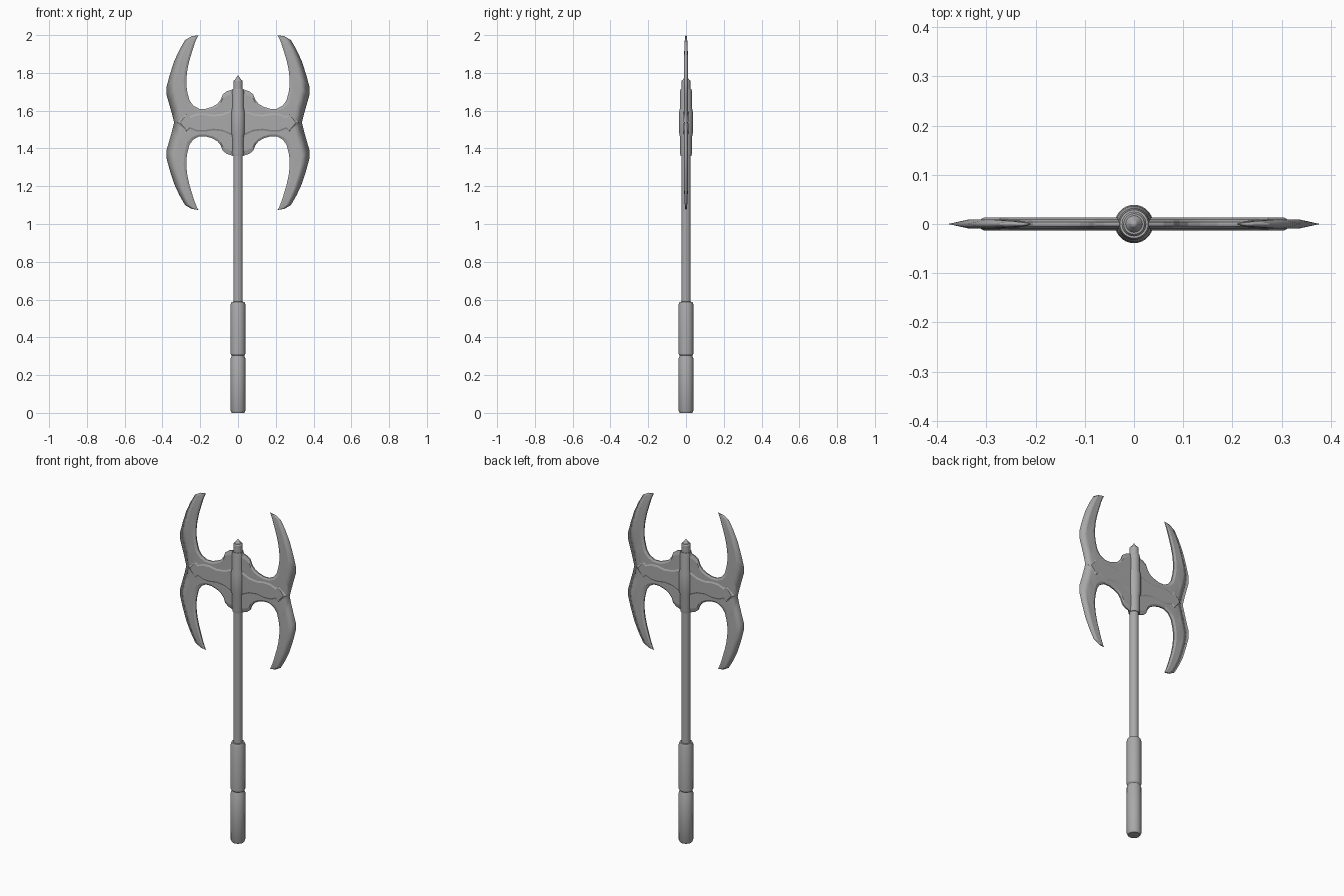
import bpy, bmesh, math

if "Cube" in bpy.data.objects:
    bpy.data.objects.remove(bpy.data.objects["Cube"])

ZC = 1.537  # height of the blade centre line

# dark steel for every part
steel = bpy.data.materials.new("dark_steel")
steel.diffuse_color = (.4, .4, .4, 1)
steel.use_nodes = True
steel.node_tree.nodes["Principled BSDF"].inputs["Base Color"].default_value = steel.diffuse_color


def finish(bm, name, angle=30):
    me = bpy.data.meshes.new(name)
    bm.to_mesh(me)
    bm.free()
    me.materials.append(steel)
    ob = bpy.data.objects.new(name, me)
    bpy.context.collection.objects.link(ob)
    bpy.ops.object.select_all(action='DESELECT')
    ob.select_set(True)
    bpy.context.view_layer.objects.active = ob
    bpy.ops.object.shade_smooth_by_angle(angle=math.radians(angle))
    return ob


def lathe(name, profile, sides=28):
    bm = bmesh.new()
    vs = [bm.verts.new((r, 0, z)) for r, z in profile]
    es = [bm.edges.new(p) for p in zip(vs, vs[1:])]
    bmesh.ops.spin(bm, geom=vs + es, cent=(0, 0, 0), axis=(0, 0, 1),
                   angle=2 * math.pi, steps=sides)
    bmesh.ops.remove_doubles(bm, verts=bm.verts, dist=1e-5)
    bmesh.ops.recalc_face_normals(bm, faces=bm.faces)
    return finish(bm, name)


def mirrored_strip(name, sections):
    """Loft sections of one front quadrant, then mirror to all four and the back."""
    bm = bmesh.new()
    rows = [[bm.verts.new(p) for p in s] for s in sections]
    for a, b in zip(rows, rows[1:]):
        for i in range(len(a) - 1):
            bm.faces.new((a[i], b[i], b[i + 1], a[i + 1]))
    bmesh.ops.remove_doubles(bm, verts=bm.verts, dist=1e-5)
    bmesh.ops.recalc_face_normals(bm, faces=bm.faces)
    if sum(f.normal.y * f.calc_area() for f in bm.faces) > 0:
        bmesh.ops.reverse_faces(bm, faces=bm.faces)
    ob = finish(bm, name, 11)
    ob.location.z = ZC
    m = ob.modifiers.new("mirror", 'MIRROR')
    m.use_axis = (True, True, True)
    m.merge_threshold = 0.0001
    return ob


# grip with a groove halfway
lathe("grip", [(0, 0), (.033, 0), (.039, .012), (.039, .289), (.034, .298),
               (.034, .304), (.039, .312), (.039, .575), (.034, .588), (0, .59)])
# shaft with pointed cap
lathe("shaft", [(0, .57), (.025, .57), (.025, 1.757), (.021, 1.763), (.017, 1.763),
                (.008, 1.777), (0, 1.788)])
# sleeve through the axe head
lathe("sleeve", [(0, 1.36), (.029, 1.36), (.032, 1.375), (.032, 1.46), (.037, 1.485),
                 (.037, 1.59), (.032, 1.615), (.032, 1.70), (.029, 1.715), (0, 1.715)])

# blade plate: hub, arm and horn stations as (inner x, z, outer x, z)
stations = [
    (0, .175, 0, 0), (.03, .175, .03, 0), (.06, .165, .06, 0), (.08, .15, .08, 0),
    (.092, .12, .095, 0), (.11, .098, .115, 0), (.135, .084, .14, 0),
    (.17, .073, .18, 0), (.205, .073, .23, 0), (.237, .09, .285, 0),
    (.257, .118, .338, 0), (.268, .16, .348, .04), (.273, .195, .362, .09),
    (.273, .235, .378, .145), (.268, .28, .378, .19), (.257, .33, .362, .25),
    (.242, .38, .338, .325), (.229, .42, .31, .385), (.219, .445, .28, .437),
    (.213, .457, .245, .457), (.208, .463, .208, .463)]
sections = []
for k, (ix, iz, ox, oz) in enumerate(stations):
    t = .0095 if k < 17 else (.008, .006, .004, 0)[k - 17]
    edge = t if k < 10 else 0

    def at(f, y):
        return (ox + (ix - ox) * f, -y, oz + (iz - oz) * f)
    sections.append([at(0, edge), at(.42, t), at(.86, t), at(1, t * .4), at(1, 0)])
mirrored_strip("double_blade", sections)

# raised panel along the arms, ending in an arrow head
panel = [(0, .07), (.04, .068), (.08, .05), (.13, .044), (.18, .052), (.22, .05),
         (.255, .036), (.272, .052), (.295, .027)]
rows = [[(x, -.0135, 0), (x, -.0135, h - .012), (x, -.008, h)] for x, h in panel]
rows.append([(.305, -.0135, 0), (.305, -.0135, 0), (.322, -.004, 0)])
bm_end = mirrored_strip
# last loft row closes the arrow point, so its top is a triangle fan
rows[-1][1] = (.304, -.0135, .003)
mirrored_strip("arm_panel", rows)
